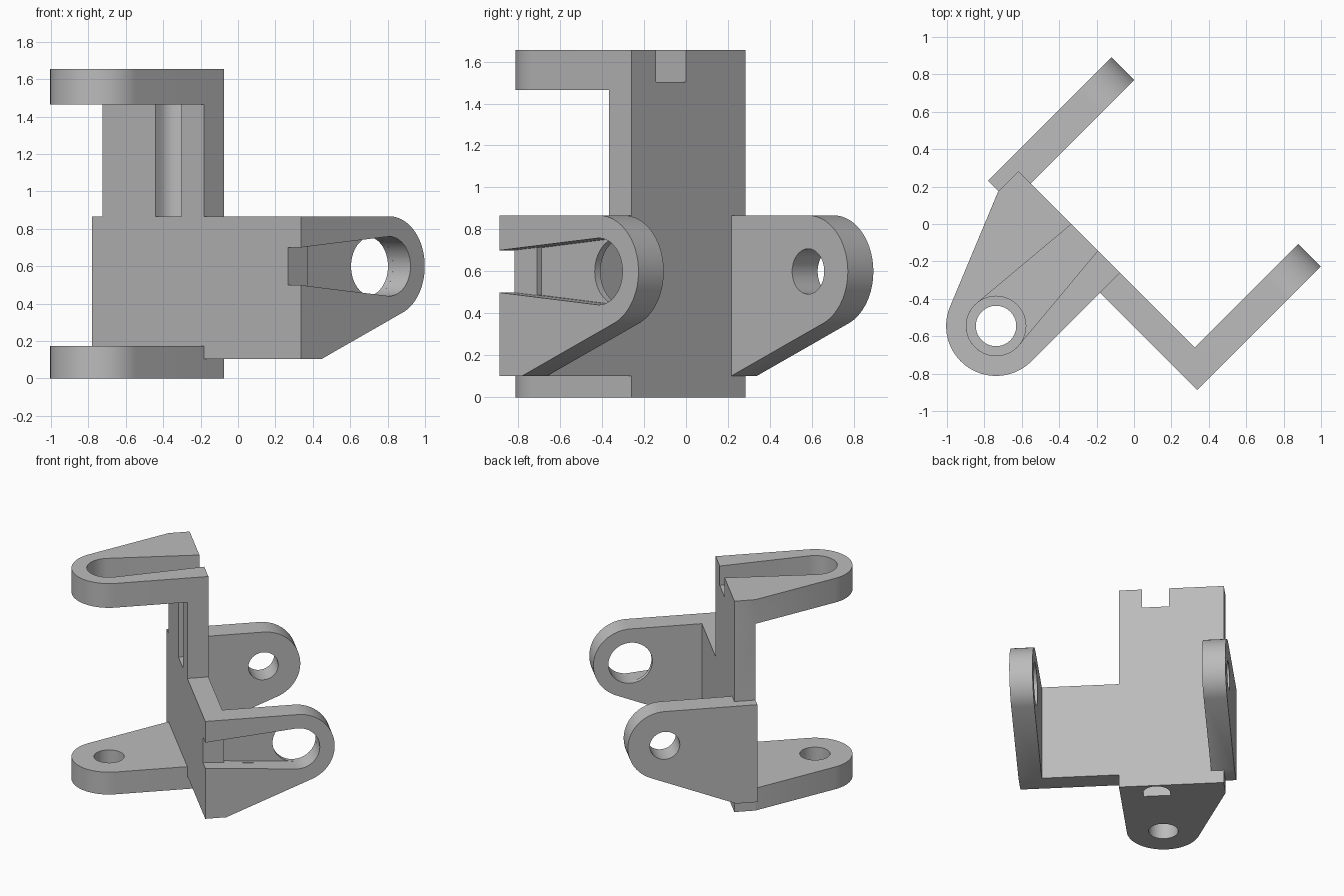
import bpy, bmesh
from math import pi, sin, cos, atan2, acos, hypot, radians
from mathutils import Matrix, Vector

if "Cube" in bpy.data.objects:
    bpy.data.objects.remove(bpy.data.objects["Cube"])

grey = bpy.data.materials.new("plain grey")
grey.use_nodes = True
colour = (0.5, 0.5, 0.5, 1)
grey.diffuse_color = colour
grey.node_tree.nodes["Principled BSDF"].inputs["Base Color"].default_value = colour

# Wall faces, then lug pivots (reach, cross position) and radius
BACK, FRONT = -0.237, -0.389
ARM_C, PLATE_C, R = (0.279, 0.6), (0.907, -0.136), 0.267
BIG, SMALL = 0.159, 0.108


# Frames: x runs along the wall, y through it, z up
def arm(a, b, t):
    return Vector((t, a, b))


def plate(a, b, t):
    return Vector((b, -a, t))


def prism(name, outline, t0, t1, frame):
    bm = bmesh.new()
    low = [bm.verts.new(frame(a, b, t0)) for a, b in outline]
    high = [bm.verts.new(frame(a, b, t1)) for a, b in outline]
    bm.faces.new(low)
    bm.faces.new(high)
    n = len(low)
    for i in range(n):
        j = (i + 1) % n
        bm.faces.new((low[i], low[j], high[j], high[i]))
    bmesh.ops.recalc_face_normals(bm, faces=bm.faces)
    mesh = bpy.data.meshes.new(name)
    bm.to_mesh(mesh)
    bm.free()
    mesh.materials.append(grey)
    ob = bpy.data.objects.new(name, mesh)
    bpy.context.collection.objects.link(ob)
    return ob


def arc(c, r, start, end, n=40):
    steps = [start + (end - start) * i / n for i in range(n + 1)]
    return [(c[0] + r * cos(s), c[1] + r * sin(s)) for s in steps]


def tangent(c, r, p, side):
    dx, dy = p[0] - c[0], p[1] - c[1]
    return atan2(dy, dx) + side * acos(r / hypot(dx, dy))


def circle(c, r):
    return arc(c, r, 0, 2 * pi, 56)[:-1]


def lug(c, root, shoulder, bottom):
    # Straight on one side, tapering to the wall on the other
    return ([(root, c[1] + R), (root, bottom), (shoulder, bottom)]
            + arc(c, R, tangent(c, R, (shoulder, bottom), 1), pi / 2))


def slot(c, start, half):
    # Wedge that widens to the round end
    lower, upper = (start, c[1] - half), (start, c[1] + half)
    first = tangent(c, BIG, lower, 1)
    return [upper, lower] + arc(c, BIG, first, -first)


def box_outline(a0, a1, b0, b1):
    return [(a0, b0), (a1, b0), (a1, b1), (a0, b1)]


def combine(body, tool, operation):
    mod = body.modifiers.new(operation, 'BOOLEAN')
    mod.object, mod.operation, mod.solver = tool, operation, 'EXACT'
    graph = bpy.context.evaluated_depsgraph_get()
    result = bpy.data.meshes.new_from_object(body.evaluated_get(graph))
    body.modifiers.clear()
    body.data = result
    bpy.data.objects.remove(tool)


# Upright wall, with its rounded channel
body = prism("hinge_bracket", box_outline(-BACK, -FRONT, -0.637, 0.131), 0, 1.655, plate)
half = 0.099
channel = ([(-FRONT + 0.001, PLATE_C[1] + half)]
           + arc((0.349, PLATE_C[1]), half, pi / 2, 3 * pi / 2, 24)
           + [(-FRONT + 0.001, PLATE_C[1] - half)])
for z0, z1 in ((-0.05, 0.1), (0.867, 1.465)):
    combine(body, prism("channel_cutter", channel, z0, z1, plate), 'DIFFERENCE')

# Cross wall, two plates and two arms
plate_shape = lug(PLATE_C, -BACK, -FRONT, -0.637)
bottom_shape = lug(PLATE_C, -FRONT, -FRONT + 0.0005, -0.637)
arm_shape = lug(ARM_C, FRONT, BACK, 0.103)
parts = [
    ("cross_wall", box_outline(FRONT, BACK, 0.103, 0.867), -0.716, 0.866, arm),
    ("top_plate", plate_shape, 1.465, 1.655, plate),
    ("bottom_plate", bottom_shape, 0, 0.175, plate),
    ("plain_arm", arm_shape, -0.716, -0.544, arm),
    ("slotted_arm", arm_shape, 0.696, 0.866, arm),
]
for part in parts:
    combine(body, prism(*part), 'UNION')

# Pivot holes and wedge recesses
cuts = [
    ("top_hole", circle(PLATE_C, BIG), 1.4, 1.7, plate),
    ("bottom_hole", circle(PLATE_C, SMALL), -0.1, 0.3, plate),
    ("plain_arm_hole", circle(ARM_C, SMALL), -0.8, -0.5, arm),
    ("slotted_arm_hole", circle(ARM_C, BIG), 0.65, 0.9, arm),
    ("top_recess", slot(PLATE_C, -BACK - 0.01, 0.099), 1.503, 1.7, plate),
    ("arm_notch", slot(ARM_C, FRONT - 0.01, 0.1), 0.766, 0.9, arm),
    ("arm_recess", slot(ARM_C, BACK, 0.1133), 0.735, 0.9, arm),
]
for cut in cuts:
    combine(body, prism(*cut), 'DIFFERENCE')

# Turn the whole bracket to stand diagonally
body.data.transform(Matrix.Rotation(radians(-45), 4, 'Z'))
bpy.context.view_layer.objects.active = body
body.select_set(True)
bpy.ops.object.shade_smooth_by_angle(angle=radians(30))
